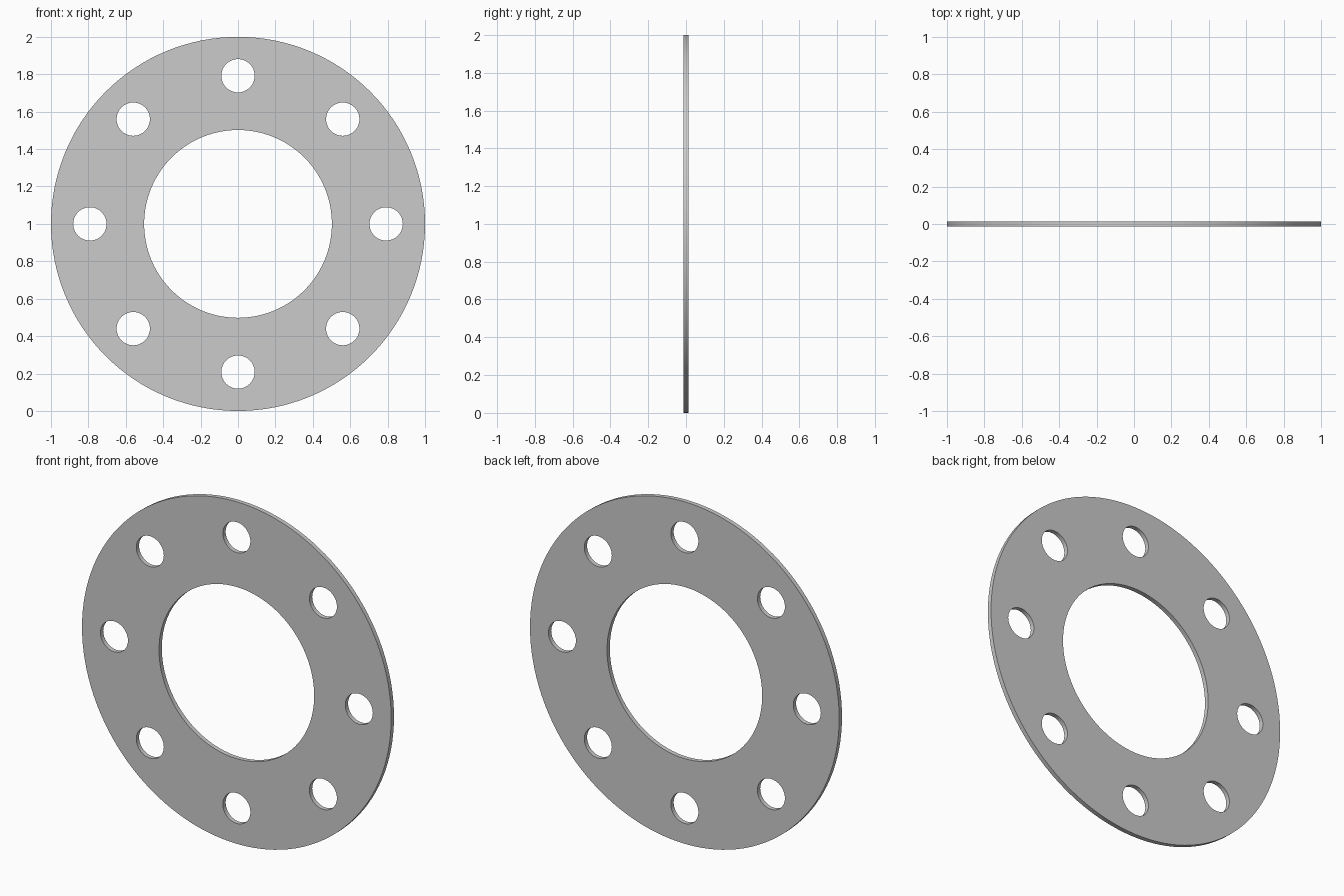
import bpy, bmesh
from math import cos, sin, pi, radians

if "Cube" in bpy.data.objects:
    bpy.data.objects.remove(bpy.data.objects["Cube"])

OUTER_R, BORE_R = 1.0, 0.502
BOLT_CIRCLE_R, BOLT_R, BOLT_COUNT = 0.792, 0.089, 8
THICKNESS = 0.026

# Flat profile, filled between the outer rim and the holes
curve = bpy.data.curves.new("flange_ring", 'CURVE')
curve.dimensions = '2D'
curve.fill_mode = 'BOTH'
curve.extrude = THICKNESS / 2


def add_circle(cx, cy, r, sides):
    spline = curve.splines.new('POLY')
    spline.points.add(sides - 1)
    for i, p in enumerate(spline.points):
        a = 2 * pi * i / sides
        p.co = (cx + r * cos(a), cy + r * sin(a), 0, 1)
    spline.use_cyclic_u = True


# Rim and centre bore
add_circle(0, 0, OUTER_R, 128)
add_circle(0, 0, BORE_R, 96)

# Bolt holes
for k in range(BOLT_COUNT):
    a = 2 * pi * k / BOLT_COUNT
    add_circle(BOLT_CIRCLE_R * cos(a), BOLT_CIRCLE_R * sin(a), BOLT_R, 48)

# Stand the ring upright on z = 0 and turn it into a clean mesh
ring = bpy.data.objects.new("flange_ring", curve)
bpy.context.collection.objects.link(ring)
ring.rotation_euler.x = radians(90)
ring.location.z = OUTER_R
bpy.context.view_layer.objects.active = ring
ring.select_set(True)
bpy.ops.object.convert(target='MESH')

ring = bpy.context.object
bm = bmesh.new()
bm.from_mesh(ring.data)
bmesh.ops.remove_doubles(bm, verts=bm.verts, dist=1e-4)
bmesh.ops.recalc_face_normals(bm, faces=bm.faces)
bm.to_mesh(ring.data)
bm.free()
bpy.ops.object.shade_smooth_by_angle(angle=radians(30))
